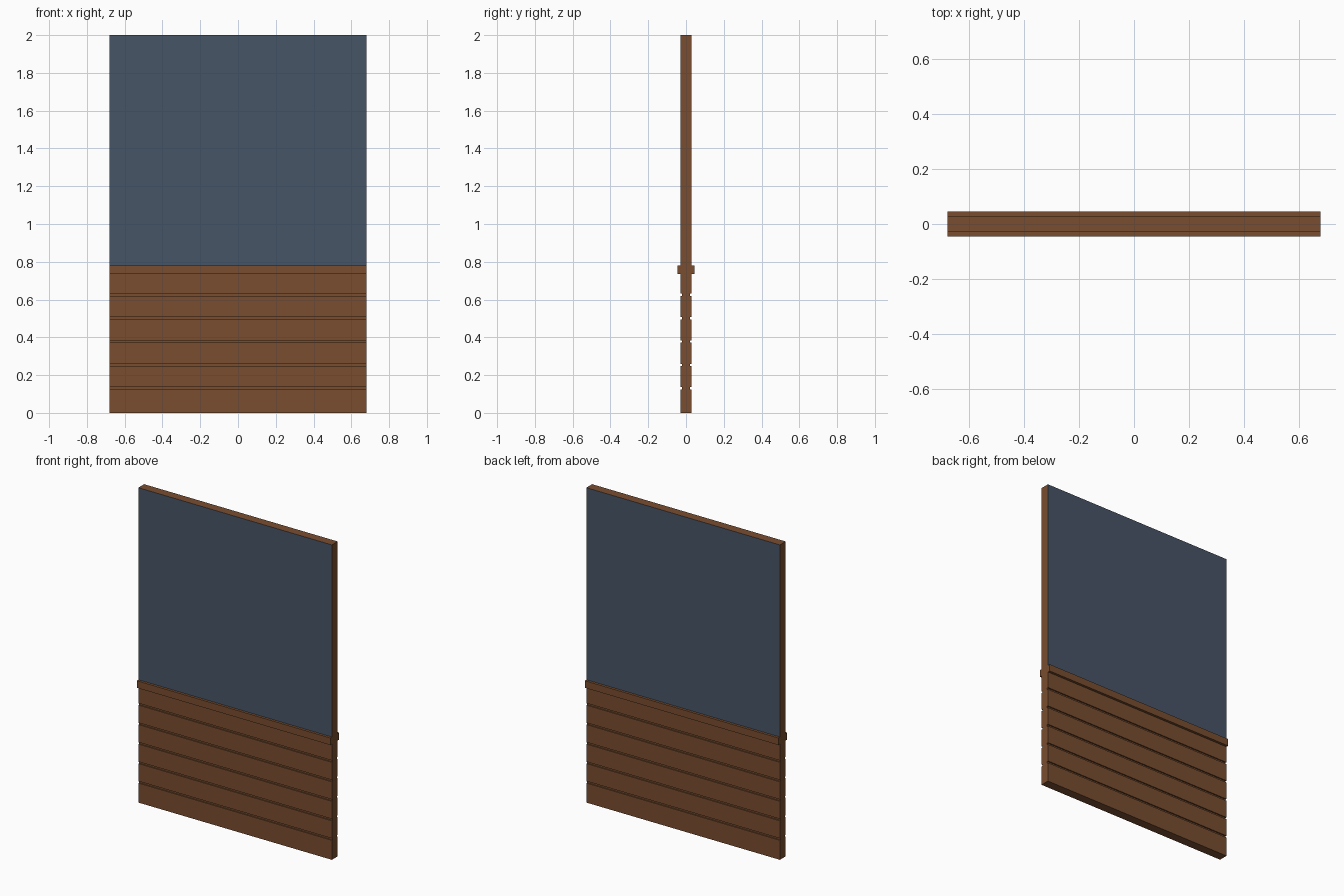
import bpy
import bmesh

if "Cube" in bpy.data.objects:
    bpy.data.objects.remove(bpy.data.objects["Cube"])

HALF_W = 0.68          # half width of the partition
HALF_T = 0.029         # half thickness of the panel
GROOVE_D = 0.008       # groove depth
GROOVE_H = 0.012       # groove height
PITCH = 0.1238         # plank spacing
SPLIT = 0.757          # join between planks and fabric, hidden by the rail


def material(name, color):
    mat = bpy.data.materials.new(name)
    mat.diffuse_color = color
    mat.use_nodes = True
    mat.node_tree.nodes["Principled BSDF"].inputs["Base Color"].default_value = mat.diffuse_color
    return mat


wood = material("wood", (0.19, 0.075, 0.028, 1))
fabric = material("fabric", (0.061, 0.089, 0.133, 1))


def box(name, y0, y1, z0, z1, mats):
    """Full-width box; a second material goes on the front and back faces."""
    bm = bmesh.new()
    bmesh.ops.create_cube(bm, size=1)
    for v in bm.verts:
        v.co.x *= 2 * HALF_W
        v.co.y = y1 if v.co.y > 0 else y0
        v.co.z = z1 if v.co.z > 0 else z0
    bm.normal_update()
    for f in bm.faces:
        if len(mats) > 1 and abs(f.normal.y) > 0.9:
            f.material_index = 1
    mesh = bpy.data.meshes.new(name)
    bm.to_mesh(mesh)
    bm.free()
    for m in mats:
        mesh.materials.append(m)
    obj = bpy.data.objects.new(name, mesh)
    bpy.context.collection.objects.link(obj)
    return obj


# Upper panel: fabric faces with wooden edges
box("upper_panel", -HALF_T, HALF_T, SPLIT, 2.0, [wood, fabric])

# Lower core that shows at the bottom of the grooves
inner = HALF_T - GROOVE_D
box("lower_core", -inner, inner, 0, SPLIT, [wood])

for side, s in (("front", -1), ("back", 1)):
    # Horizontal planks separated by narrow grooves
    for i in range(6):
        z0 = 0 if i == 0 else i * PITCH + 0.006 + GROOVE_H / 2
        z1 = SPLIT if i == 5 else (i + 1) * PITCH + 0.006 - GROOVE_H / 2
        ys = sorted((s * inner, s * HALF_T))
        box(f"{side}_plank_{i + 1}", ys[0], ys[1], z0, z1, [wood])
    # Raised rail across the join
    ys = sorted((s * HALF_T, s * 0.045))
    box(f"{side}_rail", ys[0], ys[1], 0.735, 0.78, [wood])
